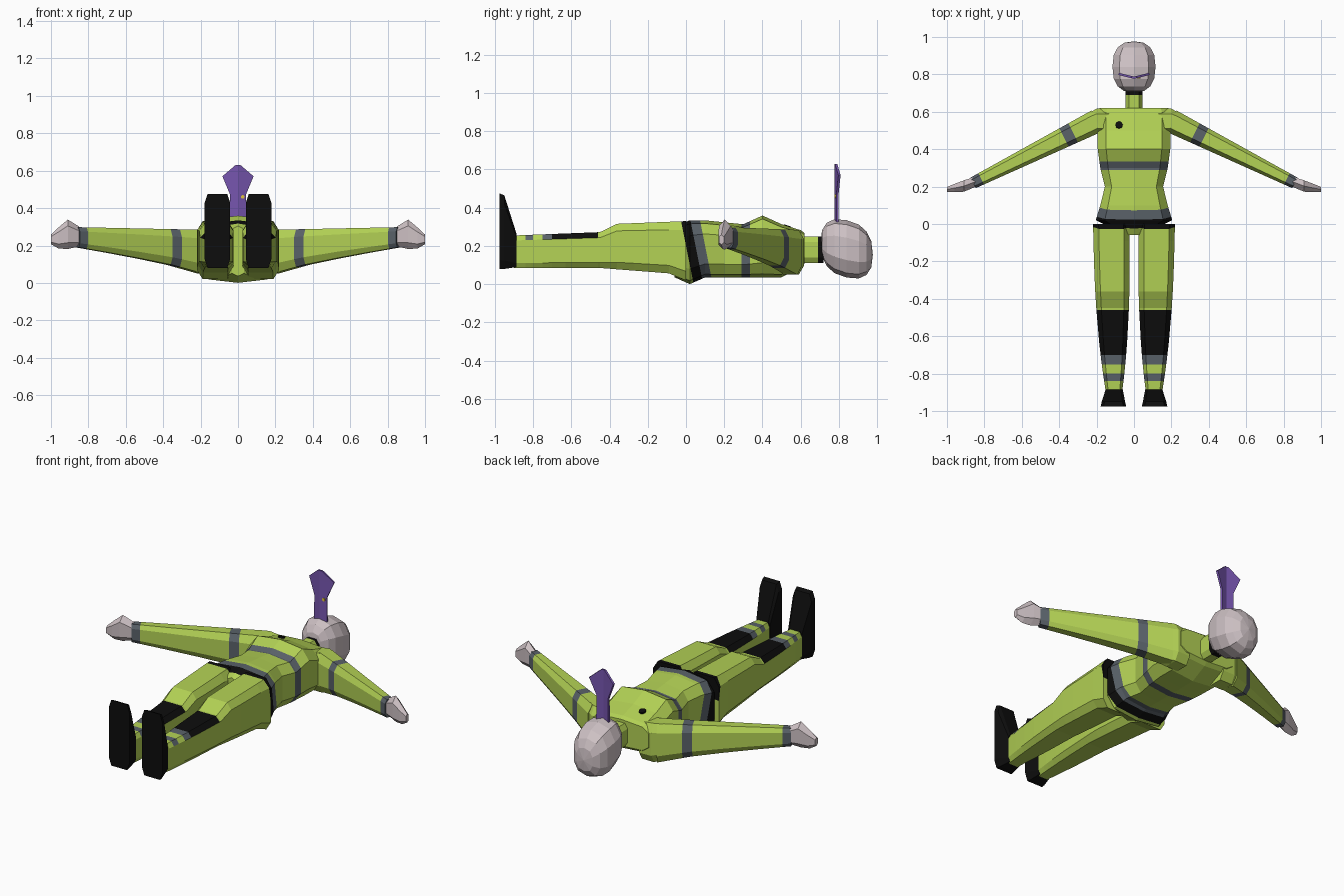
import bpy, bmesh, math
from mathutils import Vector

if "Cube" in bpy.data.objects:
    bpy.data.objects.remove(bpy.data.objects["Cube"], do_unlink=True)


def material(name, *rgb):
    mat = bpy.data.materials.new(name)
    mat.use_nodes = True
    mat.diffuse_color = (*rgb, 1)
    mat.node_tree.nodes["Principled BSDF"].inputs["Base Color"].default_value = (*rgb, 1)
    return mat


palette = [material("lime_fabric", 0.45, 0.64, 0.09),
           material("grey_stripe", 0.1, 0.12, 0.14),
           material("black", 0.004, 0.004, 0.004),
           material("pale_skin", 0.61, 0.53, 0.55),
           material("purple_tongue", 0.18, 0.09, 0.42),
           material("yellow_stud", 0.75, 0.55, 0.05)]
LIME, GREY, BLACK, SKIN, PURPLE, YELLOW = range(len(palette))


def finish(name, bm, colour):
    """Turn the mesh into an object of one colour."""
    bmesh.ops.recalc_face_normals(bm, faces=bm.faces)
    for face in bm.faces:
        face.material_index = colour
    mesh = bpy.data.meshes.new(name)
    bm.to_mesh(mesh)
    bm.free()
    for mat in palette:
        mesh.materials.append(mat)
    part = bpy.data.objects.new(name, mesh)
    bpy.context.scene.collection.objects.link(part)
    return part


def power(value, exponent):
    return math.copysign(abs(value) ** exponent, value)


def mix(start, end, t):
    return start + (end - start) * t


def loft(name, rings, colour=LIME, sides=8, boxy=0.6, across=Vector((1, 0, 0)), side=1):
    """Skin rounded box rings, each given as x, y, half width, low z, high z."""
    bm = bmesh.new()
    loops = []
    flat = math.cos(math.pi / sides)
    for x, y, width, low, high in rings:
        loop = []
        for i in range(sides):
            angle = math.tau * (i + 0.5) / sides
            point = Vector((x, y, mix(low, high, 0.5)))
            point += across * width * power(math.cos(angle), boxy)
            point.z += (high - low) / 2 * power(math.sin(angle) / flat, boxy)
            point.x *= side
            loop.append(bm.verts.new(point))
        loops.append(loop)
    for near, far in zip(loops, loops[1:]):
        for i in range(sides):
            bm.faces.new((near[i - 1], near[i], far[i], far[i - 1]))
    bm.faces.new(loops[0])
    bm.faces.new(loops[-1])
    return finish(name, bm, colour)


def stripe(part, colour, start, end, axis, facing=-2):
    """Cut the part at two planes along the axis and colour the faces between."""
    bm = bmesh.new()
    bm.from_mesh(part.data)
    for distance in (start, end):
        bmesh.ops.bisect_plane(bm, geom=bm.verts[:] + bm.edges[:] + bm.faces[:], dist=0.0001,
                               plane_co=axis * distance / axis.length_squared, plane_no=axis)
    bm.normal_update()
    for face in bm.faces:
        if start < face.calc_center_median().dot(axis) < end and face.normal.z > facing:
            face.material_index = colour
    bm.to_mesh(part.data)
    bm.free()


ALONG = Vector((0, 1, 0))
BELT = Vector((0, 1, 0.2))

# Torso: full hips, narrow waist, raised chest and level shoulders
torso_rings = [(0, -0.06, 0.04, 0.04, 0.3), (0, 0.02, 0.21, 0.005, 0.33)]
for i, high in enumerate((0.33, 0.32, 0.31, 0.355, 0.31, 0.28)):
    y = (i + 1) / 10
    waist = math.exp(-(10 * y - 2) ** 2)
    torso_rings.append((0, y, 0.2 - 0.04 * waist, 0.04 + max(0, y - 0.5) / 2, high))
torso_rings.append((0, 0.62, 0.19, 0.11, 0.265))
torso = loft("torso", torso_rings, sides=10, boxy=0.55)
stripe(torso, GREY, 0.29, 0.335, ALONG)
stripe(torso, BLACK, 0.04, 0.09, BELT)
stripe(torso, GREY, 0.09, 0.14, BELT)

# Neck and collar
neck = loft("neck", [(0, y, 0.047, 0.11, 0.25) for y in (0.6, 0.72)])
stripe(neck, BLACK, 0.69, 0.8, ALONG)

# Head: boxy faceted ball leaning toward the chin
bm = bmesh.new()
bmesh.ops.create_uvsphere(bm, u_segments=10, v_segments=8, radius=1)
for vert in bm.verts:
    x, y, z = (power(value, 0.8) for value in vert.co)
    vert.co = (x * 0.12, 0.84 + z * 0.137, 0.185 + y * 0.15 - z * 0.03)
finish("head", bm, SKIN)

for side, label in ((1, "left"), (-1, "right")):
    # Leg: tapering tube that steps down below the thigh
    leg_rings = []
    for step in (0, 1, 3, 4, 5, 7, 8, 9, 10):
        t = step / 10
        thigh = 0.04 if step < 5 else 0
        leg_rings.append((mix(0.122, 0.107, t), -0.9 * t, 0.1 - 0.055 * t ** 2.5,
                          mix(0.05, 0.085, min(1, 2 * t)) if t else 0.02,
                          mix(0.29, 0.255, t) + thigh))
    leg = loft(label + "_leg", leg_rings, boxy=0.42, side=side)
    stripe(leg, BLACK, 0.04, 0.2, BELT)
    # Knee pad and two shin stripes on the upper faces
    for colour, start, length in ((BLACK, -0.7, 0.24), (GREY, -0.75, 0.05), (GREY, -0.84, 0.04)):
        stripe(leg, colour, start, start + length, ALONG, facing=0.3)

    # Boot with the toes pointing up
    loft(label + "_boot", [(0.106, -0.885, 0.047, 0.09, 0.26), (0.11, -0.95, 0.064, 0.08, 0.465),
                           (0.11, -0.975, 0.07, 0.08, 0.475)],
         colour=BLACK, boxy=0.3, side=side)

    # Sleeve: from a deep shoulder to a slim wrist, with two stripes
    shoulder, wrist = Vector((0.2, 0.55, 0)), Vector((0.86, 0.22, 0))
    reach = (wrist - shoulder).normalized()
    across = Vector((-reach.y, reach.x, 0))
    sleeve_rings = []
    for step in range(5):
        t = step / 4
        x, y, _ = shoulder.lerp(wrist, t)
        sleeve_rings.append((x, y, mix(0.066, 0.033, t), mix(0.05, 0.19, t ** 0.8),
                             mix(0.284, 0.298, t)))
    sleeve = loft(label + "_sleeve", sleeve_rings, across=across, side=side)
    arm_axis = Vector((reach.x * side, reach.y, 0))
    root = shoulder.dot(reach)
    for start, length in ((0.14, 0.055), (0.69, 0.05)):
        stripe(sleeve, GREY, root + start, root + start + length, arm_axis)

    # Shoulder joint between the torso and the sleeve
    loft(label + "_shoulder", [(0.12, 0.55, 0.07, 0.05, 0.275), (0.2, 0.55, 0.07, 0.05, 0.284),
                               (0.25, 0.527, 0.064, 0.07, 0.285)],
         across=ALONG, side=side)

    # Hand
    loft(label + "_hand", [(0.85, 0.225, 0.031, 0.2, 0.296), (0.91, 0.203, 0.034, 0.19, 0.33),
                           (0.96, 0.192, 0.025, 0.19, 0.29), (1, 0.185, 0.015, 0.21, 0.256)],
         colour=SKIN, sides=6, boxy=0.8, across=ALONG, side=side)

# Long folded tongue with a leaf-shaped tip
bm = bmesh.new()
rows = []
for z, width in ((0.29, 0.042), (0.47, 0.04), (0.57, 0.082), (0.63, 0.012)):
    rows.append([bm.verts.new((x, 0.782 + abs(x) / 4, z)) for x in (-width, 0, width)])
for lower, upper in zip(rows, rows[1:]):
    for i in (1, 2):
        bm.faces.new((lower[i - 1], lower[i], upper[i], upper[i - 1]))
tongue = finish("tongue", bm, PURPLE)
thickness = tongue.modifiers.new("thickness", "SOLIDIFY")
thickness.thickness = 0.012
thickness.offset = 0


def disc(name, radius, place, tilt, colour):
    bm = bmesh.new()
    bmesh.ops.create_cone(bm, cap_ends=True, segments=8, radius1=radius, radius2=radius, depth=0.009)
    part = finish(name, bm, colour)
    part.location = place
    part.rotation_euler.x = tilt


# Chest badge and tongue stud
disc("chest_badge", 0.02, (-0.08, 0.53, 0.303), -0.3, BLACK)
disc("tongue_stud", 0.01, (0.025, 0.782, 0.46), math.pi / 2, YELLOW)
